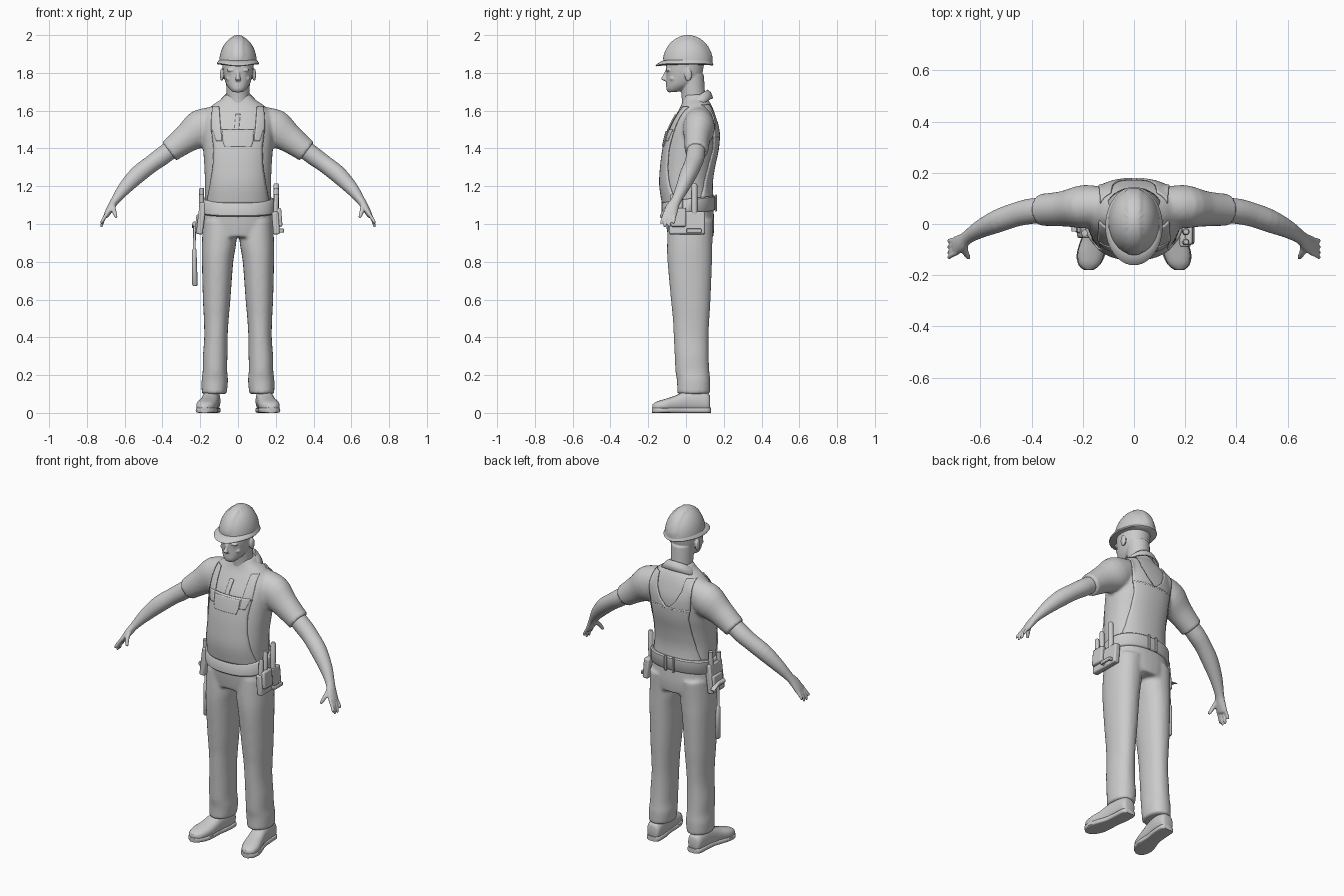
import bpy, bmesh, math
from mathutils import Vector, Matrix, Euler
from mathutils.bvhtree import BVHTree

X, Y, Z = Vector((1, 0, 0)), Vector((0, 1, 0)), Vector((0, 0, 1))
grey = bpy.data.materials.new("plain grey")
grey.diffuse_color = (0.6, 0.6, 0.6, 1)


def spline(pts, sub):
    out = []
    for i in range(len(pts) - 1):
        a, b, c, d = (pts[max(0, min(len(pts) - 1, i + k))] for k in (-1, 0, 1, 2))
        for j in range(sub):
            t = j / sub
            out.append([0.5 * (2 * q + (r - p) * t + (2 * p - 5 * q + 4 * r - s) * t * t
                               + (3 * q - p - 3 * r + s) * t ** 3) for p, q, r, s in zip(a, b, c, d)])
    return out + [list(pts[-1])]


def tube(bm, pts, axes=None, n=24, sub=3, p=2.0, s=1):
    """Loft of rounded sections (x, y, z, radius a, radius b) along a smooth path."""
    path = spline([(q[0] * s, *q[1:]) for q in pts], sub)
    rings = []
    for i, q in enumerate(path):
        c = Vector(q[:3])
        if axes:
            a, b = axes
        else:
            t = Vector(path[min(i + 1, len(path) - 1)][:3]) - Vector(path[max(i - 1, 0)][:3])
            a = Y.cross(t).normalized()
            b = t.normalized().cross(a)
        ring = []
        for k in range(n):
            u, v = math.cos(2 * math.pi * k / n), math.sin(2 * math.pi * k / n)
            u = math.copysign(abs(u) ** (2 / p), u)
            v = math.copysign(abs(v) ** (2 / p), v)
            ring.append(bm.verts.new(c + a * u * q[3] + b * v * q[4]))
        rings.append(ring)
    for r0, r1 in zip(rings, rings[1:]):
        for k in range(n):
            bm.faces.new((r0[k], r0[(k + 1) % n], r1[(k + 1) % n], r1[k]))
    bm.faces.new(rings[0])
    bm.faces.new(rings[-1])


def ball(bm, c, r):
    bmesh.ops.create_uvsphere(bm, u_segments=16, v_segments=10, radius=1,
                              matrix=Matrix.Translation(c) @ Matrix.Diagonal((*r, 1)))


def box(bm, c, size, rot=(0, 0, 0)):
    bmesh.ops.create_cube(bm, size=1, matrix=Matrix.Translation(c)
                          @ Euler(rot).to_matrix().to_4x4() @ Matrix.Diagonal((*size, 1)))


def done(name, bm, voxel=0, smooth=0, bevel=0, thick=0):
    bmesh.ops.recalc_face_normals(bm, faces=bm.faces[:])
    me = bpy.data.meshes.new(name)
    bm.to_mesh(me)
    bm.free()
    ob = bpy.data.objects.new(name, me)
    bpy.context.collection.objects.link(ob)
    me.materials.append(grey)
    bpy.ops.object.select_all(action='DESELECT')
    ob.select_set(True)
    bpy.context.view_layer.objects.active = ob
    bpy.ops.object.shade_smooth_by_angle(angle=math.radians(45))
    if voxel:
        m = ob.modifiers.new("blend", 'REMESH')
        m.mode, m.voxel_size, m.use_smooth_shade = 'VOXEL', voxel, True
    if smooth:
        m = ob.modifiers.new("soften", 'SMOOTH')
        m.factor, m.iterations = 0.5, smooth
    if thick:
        m = ob.modifiers.new("cloth", 'SOLIDIFY')
        m.thickness, m.offset = thick, 0
    if bevel:
        m = ob.modifiers.new("round", 'BEVEL')
        m.width, m.segments = bevel, 2
    return ob


# Shirt: torso and sleeves blended together
bm = bmesh.new()
tube(bm, [(0, .015, 1.08, .175, .13), (0, 0, 1.2, .175, .134), (0, .008, 1.3, .178, .138),
          (0, .025, 1.4, .185, .142), (0, .04, 1.5, .19, .132), (0, .05, 1.57, .185, .107),
          (0, .055, 1.625, .14, .082), (0, .05, 1.66, .09, .066), (0, .05, 1.685, .07, .06)],
     (X, Y), 40, 4, 2.3)
for s in (1, -1):
    tube(bm, [(.1, .07, 1.56, .07, .07), (.19, .068, 1.51, .1, .085), (.27, .06, 1.455, .078, .07),
              (.34, .056, 1.403, .065, .064), (.365, .055, 1.384, .063, .063)], s=s)
shirt = done("shirt", bm, .009, 6)

# Trousers: hips and two legs
bm = bmesh.new()
tube(bm, [(0, .013, 1.11, .18, .13), (0, .022, 1.0, .185, .128), (0, .025, .93, .165, .12)],
     (X, Y), 32, 3, 2.3)
for s in (1, -1):
    tube(bm, [(.095, .025, 1.02, .09, .12), (.1, .02, .9, .091, .12), (.108, .02, .8, .083, .118),
              (.113, .025, .6, .073, .105), (.115, .027, .5, .066, .097), (.117, .027, .4, .062, .092),
              (.121, .03, .3, .065, .09), (.122, .034, .22, .065, .09), (.123, .04, .17, .07, .088),
              (.126, .04, .1, .066, .087)], (X, Y), 24, 3, 2.2, s)
done("trousers", bm, .009, 5)

# Cloth panels laid on the shirt
tree = BVHTree.FromObject(shirt, bpy.context.evaluated_depsgraph_get())


def panel(name, rows, side, lift=.004, n=20, thick=.008, mirror=False):
    bm = bmesh.new()
    path = []
    for (z0, a0, b0), (z1, a1, b1) in zip(rows, rows[1:]):
        path += [(z0 + (z1 - z0) * k / 8, a0 + (a1 - a0) * k / 8, b0 + (b1 - b0) * k / 8) for k in range(8)]
    path.append(rows[-1])
    for s in ((1, -1) if mirror else (1,)):
        grid = []
        for z, a, b in path:
            row = []
            for k in range(n + 1):
                hit = tree.ray_cast(Vector((s * (a + (b - a) * k / n), side, z)), -Y * side)
                row.append(bm.verts.new(hit[0] + Y * side * lift) if hit[0] else None)
            grid.append(row)
        for r0, r1 in zip(grid, grid[1:]):
            for k in range(n):
                f = (r0[k], r0[k + 1], r1[k + 1], r1[k])
                if all(f):
                    bm.faces.new(f)
    done(name, bm, thick=thick)


def even(*rows):
    return [(z, -w, w) for z, w in rows]


panel("front_bib", even((1.11, .165), (1.2, .148), (1.3, .132), (1.4, .128), (1.5, .14)), -1)
panel("front_straps", [(1.49, .09, .14), (1.55, .095, .14), (1.62, .1, .135)], -1, n=6, mirror=True)
panel("chest_pocket", even((1.41, .07), (1.44, .08), (1.49, .082)), -1, .009)
panel("pocket_tabs", [(1.44, .085, .115), (1.5, .09, .135)], -1, .008, 5, mirror=True)
panel("back_panel", even((1.11, .165), (1.2, .14), (1.3, .125), (1.4, .12), (1.46, .13)), 1)
panel("back_straps", [(1.45, .0, .13), (1.5, .05, .135), (1.56, .08, .138), (1.63, .09, .13)], 1, n=8, mirror=True)
panel("shirt_placket", [(1.49, -.02, .004), (1.58, -.012, .012)], -1, .003, 4)

# Folded collar, open at the throat
bm = bmesh.new()
grid = []
for i in range(33):
    a = math.radians(-168 + 336 * i / 32)
    u, v = math.sin(a), math.cos(a)
    f = max(0, -v)
    grid.append([bm.verts.new((u * r, .045 + v * r * k, z + .045 * v - d * f)) for r, k, z, d in
                 ((.066, .95, 1.64, .01), (.073, .97, 1.663, .01), (.088, .95, 1.65, .012), (.112, .85, 1.62, .015))])
for r0, r1 in zip(grid, grid[1:]):
    for k in range(3):
        bm.faces.new((r0[k], r1[k], r1[k + 1], r0[k + 1]))
done("collar", bm, thick=.008)

# Head and neck with facial features
bm = bmesh.new()
tube(bm, [(0, .04, 1.58, .055, .06), (0, .04, 1.66, .06, .062), (0, .035, 1.72, .062, .064),
          (0, .03, 1.79, .065, .065)], (X, Y))
tube(bm, [(0, -.07, 1.70, .028, .026), (0, -.052, 1.715, .045, .052), (0, -.03, 1.74, .062, .075),
          (0, -.012, 1.78, .075, .093), (0, -.007, 1.83, .082, .1), (0, 0, 1.88, .08, .1),
          (0, .01, 1.93, .05, .07)], (X, Y), 28, 4, 2.15)
tube(bm, [(0, -.103, 1.81, .008, .008), (0, -.112, 1.785, .01, .011), (0, -.118, 1.768, .015, .015),
          (0, -.108, 1.758, .013, .008)], (X, Y), 12)
ball(bm, (0, -.094, 1.737), (.024, .012, .006))
ball(bm, (0, -.091, 1.727), (.02, .012, .006))
ball(bm, (0, -.086, 1.708), (.022, .014, .012))
for s in (1, -1):
    ball(bm, (s * .034, -.092, 1.814), (.027, .014, .008))
    ball(bm, (s * .034, -.086, 1.797), (.014, .012, .006))
    ball(bm, (s * .045, -.07, 1.77), (.02, .018, .014))
    ball(bm, (s * .086, .012, 1.79), (.01, .02, .034))
done("head", bm, .0045, 3)

# Hard hat: dome with a raised centre ridge, and a brim
bm = bmesh.new()
dome = [(0, .01, 1.85 + .146 * math.sin(t), .1 * math.cos(t), .13 * math.cos(t))
        for t in (math.radians(88 * k / 16) for k in range(17))]
tube(bm, dome, (X, Y), 64, 1)
for v in bm.verts:
    if abs(v.co.x) < .028 and v.co.z > 1.875:
        c = Vector((0, .01, 1.85))
        v.co = c + (v.co - c) * 1.028
done("hard_hat_dome", bm)
bm = bmesh.new()
tube(bm, [(0, -.008, 1.845, .108, .148), (0, -.008, 1.85, .112, .153), (0, -.006, 1.856, .109, .149),
          (0, .005, 1.868, .1, .132)], (X, Y), 48, 1)
for v in bm.verts:
    v.co.z -= .9 * max(0, abs(v.co.y) - .08) ** 2 * 2
done("hard_hat_brim", bm)

for s, side in ((1, "left"), (-1, "right")):
    # Bare arm, palm and fingers
    bm = bmesh.new()
    tube(bm, [(.32, .056, 1.42, .048, .048), (.4, .05, 1.36, .049, .05), (.46, .037, 1.317, .046, .047),
              (.53, .012, 1.262, .046, .045), (.6, -.02, 1.19, .036, .035), (.65, -.052, 1.125, .023, .027),
              (.672, -.072, 1.09, .02, .034), (.695, -.085, 1.05, .015, .037), (.7, -.088, 1.04, .011, .034)],
         s=s, n=20)
    for y, tip, z in ((-.112, -.13, 1.0), (-.096, -.112, .982), (-.078, -.089, .982), (-.061, -.065, 1.0)):
        tube(bm, [(.69, y, 1.06, .01, .01), (.71, (y + tip) / 2, 1.03, .0095, .0095),
                  (.722, tip, z + .01, .008, .008), (.724, tip, z, .005, .005)], s=s, n=10)
    tube(bm, [(.66, -.075, 1.105, .013, .013), (.658, -.108, 1.075, .0125, .0125),
              (.648, -.128, 1.045, .01, .01), (.644, -.133, 1.032, .006, .006)], s=s, n=10)
    done(side + "_arm", bm, .005, 3)

    # Work shoe with sole
    bm = bmesh.new()
    tube(bm, [(.135, .128, .05, .025, .035), (.136, .115, .056, .04, .05), (.138, .06, .065, .045, .06),
              (.145, .0, .062, .045, .055), (.155, -.06, .048, .05, .042), (.167, -.11, .04, .053, .034),
              (.174, -.155, .034, .042, .026), (.177, -.177, .03, .018, .015)], (X, Z), 20, 3, 2.4, s)
    done(side + "_shoe", bm)
    bm = bmesh.new()
    tube(bm, [(.135, .132, .014, .026, .014), (.136, .115, .014, .043, .014), (.139, .05, .014, .045, .014),
              (.147, -.01, .014, .043, .014), (.158, -.07, .014, .053, .014), (.168, -.12, .014, .056, .014),
              (.175, -.16, .014, .042, .014), (.177, -.18, .014, .018, .014)], (X, Z), 20, 3, 5, s)
    done(side + "_sole", bm)

# Tool belt, lower at the front, with loops at the back
bm = bmesh.new()
tube(bm, [(0, .014, 1.053, .186, .136), (0, .014, 1.06, .193, .143), (0, .014, 1.125, .193, .143),
          (0, .014, 1.132, .186, .136)], (X, Y), 48, 1, 2.3)
for v in bm.verts:
    v.co.z += .12 * v.co.y
done("tool_belt", bm)
bm = bmesh.new()
for x in (-.025, .025):
    box(bm, (x, .158, 1.11), (.014, .01, .09))
done("belt_loops", bm, bevel=.003)

# Left pouch with slotted handle plate and upright tools
bm = bmesh.new()
box(bm, (.2, .005, 1.005), (.035, .19, .12), (0, -.08, 0))
box(bm, (.217, -.04, 1.035), (.03, .08, .1), (0, -.08, 0))
done("left_pouch", bm, bevel=.008)
bm = bmesh.new()
for y in (.01, .075):
    box(bm, (.226, y, .965), (.026, .012, .02))
box(bm, (.238, .042, .965), (.012, .08, .02))
done("pouch_handle", bm, bevel=.004)
bm = bmesh.new()
for y, top, r in ((-.07, 1.16, .013), (-.03, 1.19, .014), (.045, 1.215, .015)):
    tube(bm, [(.2, y, 1.03, r, r), (.203, y, top - .01, r, r), (.203, y, top, r * .7, r * .7)], (X, Y), 12, 1)
done("left_tools", bm)

# Right pouch with tools and a hanging hammer
bm = bmesh.new()
box(bm, (-.195, .005, 1.03), (.035, .12, .17), (0, .12, 0))
box(bm, (-.21, .01, 1.0), (.03, .09, .1), (0, .1, 0))
done("right_pouch", bm, bevel=.008)
bm = bmesh.new()
for y, top in ((-.035, 1.16), (.04, 1.19)):
    tube(bm, [(-.195, y, 1.05, .013, .013), (-.193, y, top, .012, .014)], (X, Y), 12, 1)
done("right_tools", bm)
bm = bmesh.new()
tube(bm, [(-.228, .025, .672, .01, .01), (-.228, .025, .68, .015, .017), (-.231, .025, .8, .013, .016),
          (-.231, .025, .86, .012, .014), (-.231, .025, .87, .007, .008), (-.23, .025, 1.0, .007, .008)],
     (X, Y), 12, 1)
done("hammer_handle", bm)
bm = bmesh.new()
tube(bm, [(-.23, -.03, 1.0, .013, .013), (-.23, -.005, 1.0, .013, .013), (-.23, .02, 1.0, .01, .012),
          (-.23, .05, .995, .014, .008), (-.23, .08, .98, .014, .003)], (X, Z), 12, 2)
done("hammer_head", bm)
